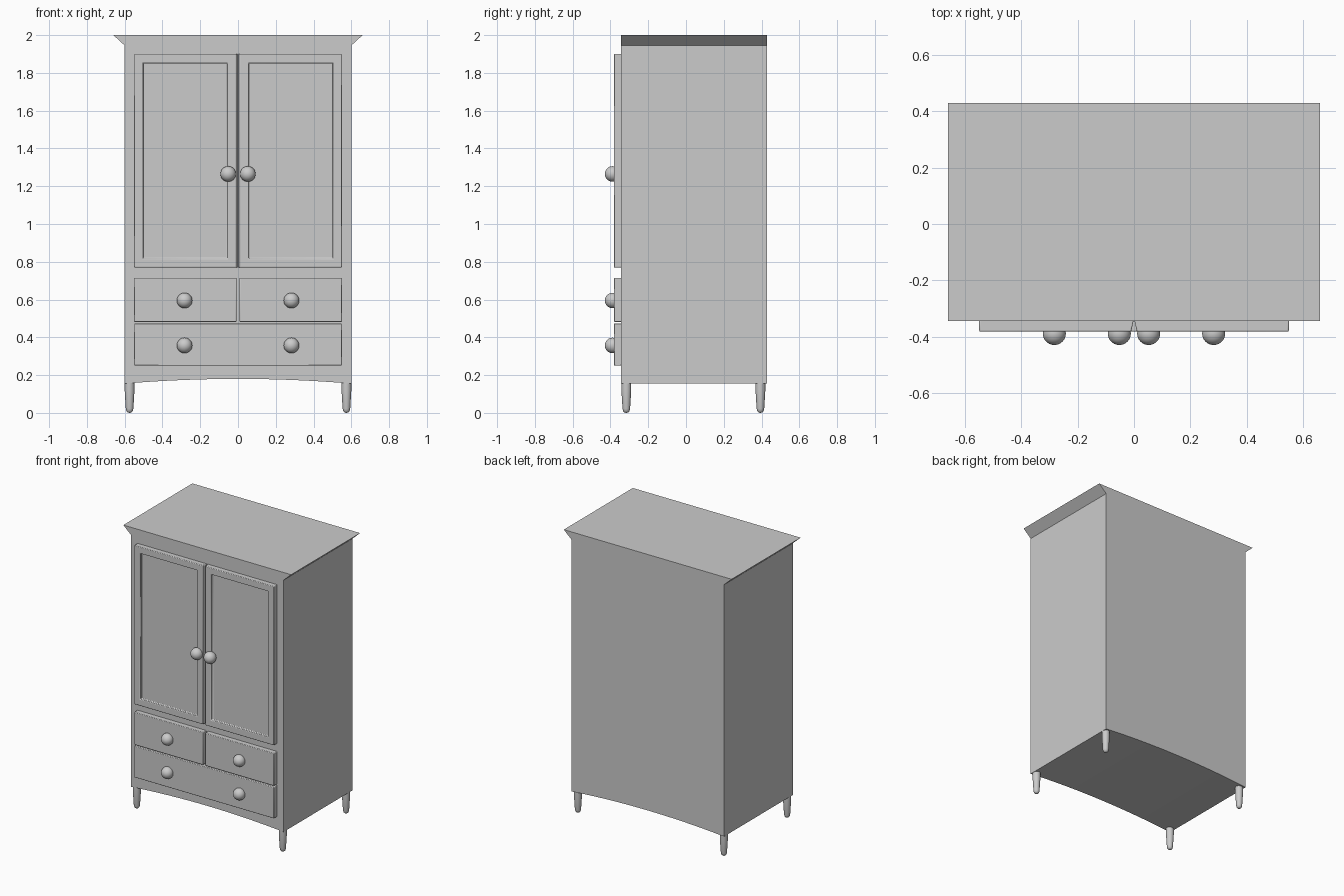
import bpy, bmesh, math
from mathutils import Vector

if "Cube" in bpy.data.objects:
    bpy.data.objects.remove(bpy.data.objects["Cube"])

# One painted-wood colour
paint = bpy.data.materials.new("grey_paint")
paint.use_nodes = True
colour = (0.6, 0.6, 0.6, 1)
paint.diffuse_color = colour
paint.node_tree.nodes["Principled BSDF"].inputs["Base Color"].default_value = colour

FRONT, BACK, FACE = -0.345, 0.43, -0.382


def finish(name, bm, bevel=0):
    bmesh.ops.recalc_face_normals(bm, faces=bm.faces)
    mesh = bpy.data.meshes.new(name)
    bm.to_mesh(mesh)
    bm.free()
    mesh.materials.append(paint)
    obj = bpy.data.objects.new(name, mesh)
    bpy.context.collection.objects.link(obj)
    if bevel:
        mod = obj.modifiers.new("soft_edges", 'BEVEL')
        mod.width = bevel
        mod.segments = 2
    bpy.ops.object.select_all(action='DESELECT')
    obj.select_set(True)
    bpy.context.view_layer.objects.active = obj
    bpy.ops.object.shade_smooth_by_angle(angle=math.radians(35))
    return obj


def slab(x0, x1, z0, z1):
    bm = bmesh.new()
    bmesh.ops.create_cube(bm, size=1)
    for v in bm.verts:
        v.co = Vector((x1 if v.co.x > 0 else x0,
                       FRONT + 0.005 if v.co.y > 0 else FACE,
                       z1 if v.co.z > 0 else z0))
    return bm


def lathe(name, profile, centre, segments=20):
    # Revolve (radius, height) points about a vertical axis
    bm = bmesh.new()
    verts = [bm.verts.new((r, 0, z)) for r, z in profile]
    edges = [bm.edges.new(pair) for pair in zip(verts, verts[1:])]
    bmesh.ops.spin(bm, geom=verts + edges, axis=(0, 0, 1), cent=(0, 0, 0),
                   angle=math.tau, steps=segments)
    bmesh.ops.remove_doubles(bm, verts=bm.verts, dist=0.0001)
    bmesh.ops.translate(bm, verts=bm.verts, vec=centre)
    return finish(name, bm)


# Cabinet: arched bottom, straight sides and flared cornice in one profile
bm = bmesh.new()
arch = [(-0.6 + 0.075 * i, 0.18 - 0.025 * (i / 8 - 1) ** 2) for i in range(17)]
outline = arch + [(0.6, 1.945), (0.66, 2), (-0.66, 2), (-0.6, 1.945)]
face = bm.faces.new([bm.verts.new((x, FRONT, z)) for x, z in outline])
extruded = bmesh.ops.extrude_face_region(bm, geom=[face])["geom"]
bmesh.ops.translate(bm, verts=[g for g in extruded if isinstance(g, bmesh.types.BMVert)],
                    vec=(0, BACK - FRONT, 0))
finish("cabinet_body", bm)

# Doors with recessed panels; meeting edges slope back to the centre line
for side, name in ((1, "left"), (-1, "right")):
    bm = slab(*sorted((0.001 * side, 0.55 * side)), 0.77, 1.9)
    for v in bm.verts:
        if abs(v.co.x) < 0.01 and v.co.y < FRONT - 0.01:
            v.co.x += 0.009 * side
    bmesh.ops.recalc_face_normals(bm, faces=bm.faces)
    panel = min(bm.faces, key=lambda f: f.calc_center_median().y)
    bmesh.ops.inset_region(bm, faces=[panel], thickness=0.066)
    bmesh.ops.inset_region(bm, faces=[panel], thickness=0.003, depth=-0.016)
    finish(name + "_door", bm, 0.004)

# Drawer fronts
for name, bounds in (("upper_left_drawer", (0.008, 0.55, 0.482, 0.714)),
                     ("upper_right_drawer", (-0.55, -0.008, 0.482, 0.714)),
                     ("lower_drawer", (-0.55, 0.55, 0.25, 0.474))):
    finish(name, slab(*bounds), 0.004)

# Round knobs and tapered legs
for side, name in ((1, "left"), (-1, "right")):
    for part, x, z in (("door", 0.052, 1.265), ("upper_drawer", 0.283, 0.595),
                       ("lower_drawer", 0.283, 0.357)):
        bm = bmesh.new()
        bmesh.ops.create_uvsphere(bm, u_segments=24, v_segments=16, radius=0.041)
        bmesh.ops.translate(bm, verts=bm.verts, vec=(x * side, -0.389, z))
        finish(f"{name}_{part}_knob", bm)
    for end, y in (("front", -0.316), ("back", 0.394)):
        lathe(f"{end}_{name}_leg",
              [(0, 0), (0.01, 0.002), (0.017, 0.009), (0.02, 0.022),
               (0.026, 0.12), (0.026, 0.165), (0, 0.165)],
              (0.574 * side, y, 0))
